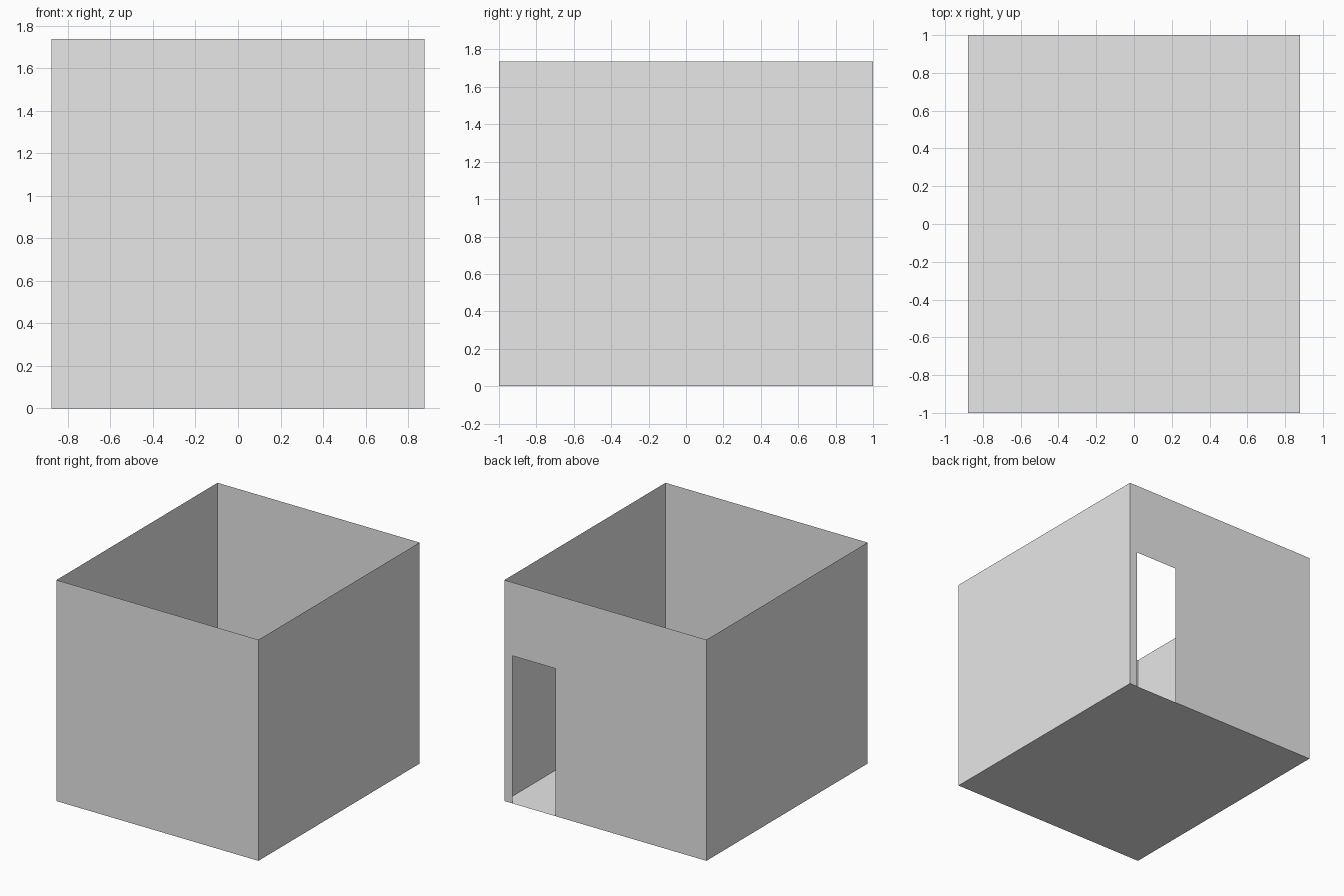
import bpy
import bmesh
from mathutils import Vector

cube = bpy.data.objects.get("Cube")
if cube:
    bpy.data.objects.remove(cube, do_unlink=True)

# Room size and doorway size
HALF_X, HALF_Y, HEIGHT = 0.878, 1.0, 1.737
DOOR_LEFT, DOOR_RIGHT, DOOR_TOP = 0.808, 0.434, 1.16

grey = bpy.data.materials.new("plain_grey")
grey.use_nodes = True
grey.diffuse_color = (0.8, 0.8, 0.8, 1)
grey.node_tree.nodes["Principled BSDF"].inputs["Base Color"].default_value = grey.diffuse_color


def sheet(name, outline, facing):
    """Make one flat sheet from its outline, with its normal turned to facing."""
    bm = bmesh.new()
    face = bm.faces.new([bm.verts.new(p) for p in outline])
    face.normal_update()
    if face.normal.dot(Vector(facing)) < 0:
        face.normal_flip()
    bmesh.ops.triangulate(bm, faces=[face])
    mesh = bpy.data.meshes.new(name)
    bm.to_mesh(mesh)
    bm.free()
    mesh.materials.append(grey)
    obj = bpy.data.objects.new(name, mesh)
    bpy.context.collection.objects.link(obj)


# Floor
sheet("floor", [(-HALF_X, -HALF_Y, 0), (HALF_X, -HALF_Y, 0),
                (HALF_X, HALF_Y, 0), (-HALF_X, HALF_Y, 0)], (0, 0, -1))

# Side walls
for name, side in (("left_wall", 1), ("right_wall", -1)):
    x = side * HALF_X
    sheet(name, [(x, -HALF_Y, 0), (x, HALF_Y, 0),
                 (x, HALF_Y, HEIGHT), (x, -HALF_Y, HEIGHT)], (side, 0, 0))

# Front wall, and back wall with a doorway open down to the floor
wall = [(HALF_X, 0), (HALF_X, HEIGHT), (-HALF_X, HEIGHT), (-HALF_X, 0)]
doorway = [(DOOR_RIGHT, 0), (DOOR_RIGHT, DOOR_TOP), (DOOR_LEFT, DOOR_TOP), (DOOR_LEFT, 0)]
sheet("front_wall", [(x, -HALF_Y, z) for x, z in wall], (0, -1, 0))
sheet("back_wall", [(x, HALF_Y, z) for x, z in wall + doorway], (0, 1, 0))
